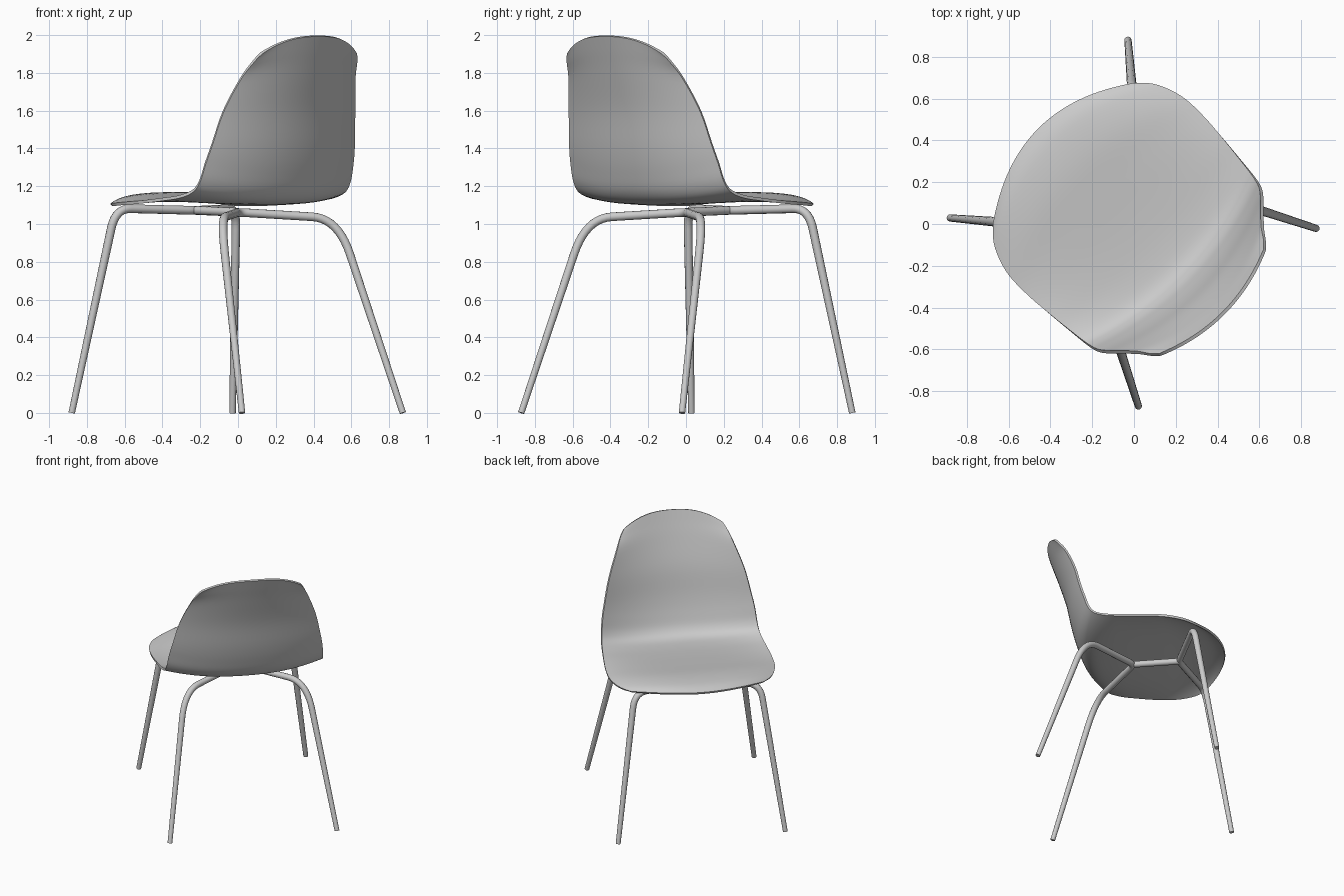
import bpy, bmesh, math
from mathutils import Vector

if "Cube" in bpy.data.objects:
    bpy.data.objects.remove(bpy.data.objects["Cube"])

TURN = math.radians(45)  # the chair stands turned about z; parts are built facing +y


def make_material(name, rgb):
    m = bpy.data.materials.new(name)
    m.use_nodes = True
    m.diffuse_color = (*rgb, 1)
    m.node_tree.nodes["Principled BSDF"].inputs["Base Color"].default_value = (*rgb, 1)
    return m


grey = make_material("light grey", (0.6, 0.6, 0.6))


def catmull(rows, t):
    """Smooth interpolation through a list of tuples, t in 0..1."""
    f = t * (len(rows) - 1)
    i = min(int(f), len(rows) - 2)
    u = f - i
    p = [rows[min(max(k, 0), len(rows) - 1)] for k in range(i - 1, i + 3)]
    return [0.5 * (2 * b + (c - a) * u + (2 * a - 5 * b + 4 * c - d) * u * u
                   + (3 * b - a - 3 * c + d) * u ** 3) for a, b, c, d in zip(*p)]


# Seat shell sections: centre y, centre z, half width, edge y, edge z
SECTIONS = [
    (0.645, 1.130, 0.474, 0.474, 1.100),
    (0.560, 1.155, 0.545, 0.395, 1.102),
    (0.400, 1.160, 0.592, 0.270, 1.108),
    (0.200, 1.140, 0.600, 0.130, 1.116),
    (0.000, 1.120, 0.590, -0.020, 1.130),
    (-0.180, 1.110, 0.578, -0.140, 1.145),
    (-0.300, 1.120, 0.568, -0.230, 1.175),
    (-0.365, 1.170, 0.560, -0.275, 1.230),
    (-0.405, 1.270, 0.550, -0.305, 1.320),
    (-0.440, 1.400, 0.530, -0.335, 1.420),
    (-0.480, 1.600, 0.488, -0.380, 1.600),
    (-0.540, 1.800, 0.425, -0.445, 1.770),
    (-0.580, 1.920, 0.385, -0.500, 1.860),
    (-0.605, 1.995, 0.355, -0.530, 1.905),
]


def build_shell(rows=60, cols=32):
    bm = bmesh.new()
    grid = []
    for r in range(rows + 1):
        cy, cz, w, ey, ez = catmull(SECTIONS, r / rows)
        line = []
        for c in range(cols + 1):
            s = 2 * c / cols - 1
            line.append(bm.verts.new((w * s, cy + (ey - cy) * s * s,
                                      cz + (ez - cz) * abs(s) ** 2.6)))
        grid.append(line)
    for r in range(rows):
        for c in range(cols):
            bm.faces.new((grid[r][c], grid[r + 1][c], grid[r + 1][c + 1], grid[r][c + 1]))
    bmesh.ops.recalc_face_normals(bm, faces=bm.faces)
    me = bpy.data.meshes.new("seat_shell")
    bm.to_mesh(me)
    bm.free()
    ob = bpy.data.objects.new("seat_shell", me)
    bpy.context.collection.objects.link(ob)
    mod = ob.modifiers.new("thickness", "SOLIDIFY")
    mod.thickness = 0.016
    mod.offset = 0
    return ob


def fillet(points, trims, steps=10):
    """Round the inner corners of a path; each trim is (before, after)."""
    pts = [Vector(p) for p in points]
    out = [pts[0]]
    for a, b, c, (before, after) in zip(pts, pts[1:], pts[2:], trims):
        p = b + (a - b).normalized() * before
        q = b + (c - b).normalized() * after
        for k in range(steps + 1):
            u = k / steps
            out.append(p * (1 - u) ** 2 + b * 2 * u * (1 - u) + q * u * u)
    return out + [pts[-1]]


def tube(name, path):
    """Round tube, thinner towards the floor."""
    cu = bpy.data.curves.new(name, "CURVE")
    cu.dimensions = "3D"
    cu.bevel_depth = 0.023
    cu.bevel_resolution = 4
    cu.use_fill_caps = True
    sp = cu.splines.new("POLY")
    sp.points.add(len(path) - 1)
    for pt, co in zip(sp.points, path):
        pt.co = (*co, 1)
        pt.radius = 0.75 + 0.25 * min(co.z, 1)
    ob = bpy.data.objects.new(name, cu)
    bpy.context.collection.objects.link(ob)
    return ob


def leg_pair(name, foot, corner, joint, trim_bar, trim_leg):
    """Two mirrored legs bent from one tube that meets at the joint."""
    flip = lambda p: (-p[0], p[1], p[2])
    path = [foot, corner, joint, flip(corner), flip(foot)]
    return tube(name, fillet(path, [(trim_leg, trim_bar), (0.05, 0.05), (trim_bar, trim_leg)]))


REAR_JOINT, FRONT_JOINT = (0, 0, 1.062), (0, 0.32, 1.072)
parts = [
    build_shell(),
    leg_pair("front_legs", (0.602, 0.643, 0), (0.452, 0.465, 1.083), FRONT_JOINT, 0.09, 0.11),
    leg_pair("rear_legs", (0.602, -0.632, 0), (0.438, -0.311, 1.03), REAR_JOINT, 0.14, 0.2),
    tube("centre_bar", [Vector(REAR_JOINT), Vector(FRONT_JOINT)]),
]

# Turn, convert to meshes, colour and smooth every part
for ob in parts:
    ob.rotation_euler.z = TURN
    ob.data.materials.append(grey)
    bpy.ops.object.select_all(action="DESELECT")
    ob.select_set(True)
    bpy.context.view_layer.objects.active = ob
    bpy.ops.object.convert(target="MESH")
    bpy.ops.object.shade_smooth_by_angle(angle=math.radians(40))
